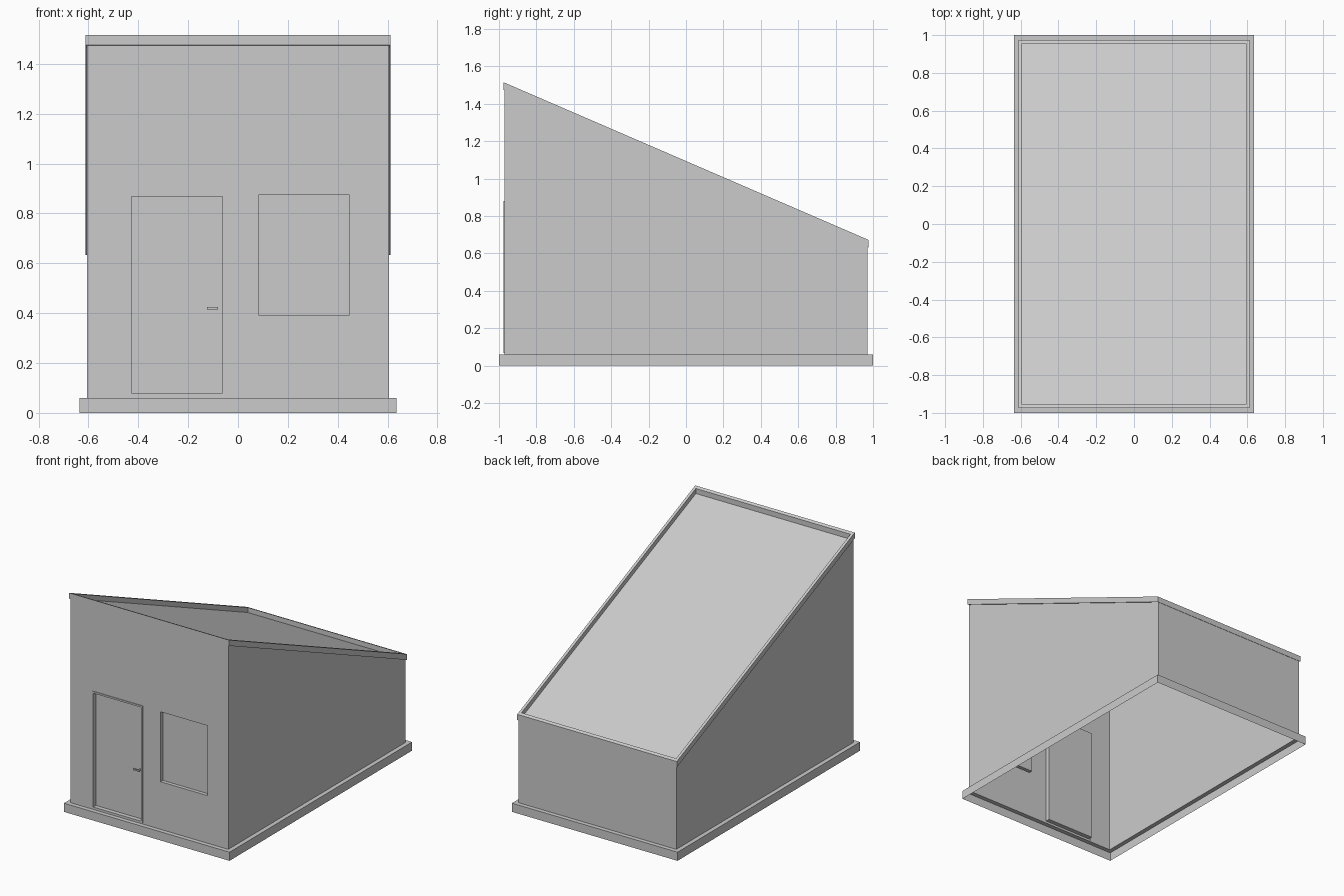
import bpy, bmesh

if "Cube" in bpy.data.objects:
    bpy.data.objects.remove(bpy.data.objects["Cube"])

FRONT = -0.97            # plane of the front wall
SLOPE, MID = -0.432, 1.054


def roof(offset=0.0):
    """Height of the sloped roof as a function of y."""
    return lambda y: MID + SLOPE * y + offset


def flat(z):
    return lambda y: z


def finish(name, bm):
    bmesh.ops.remove_doubles(bm, verts=bm.verts, dist=1e-5)
    mesh = bpy.data.meshes.new(name)
    bm.to_mesh(mesh)
    bm.free()
    obj = bpy.data.objects.new(name, mesh)
    bpy.context.collection.objects.link(obj)
    return obj


def shell(name, loops, cap=False, sides=range(4)):
    """Bridge rectangular loops (half x, half y, height function)."""
    bm = bmesh.new()
    rings = []
    for hx, hy, h in loops:
        corners = [(-hx, -hy), (hx, -hy), (hx, hy), (-hx, hy)]
        rings.append([bm.verts.new((x, y, h(y))) for x, y in corners])
    for a, b in zip(rings, rings[1:]):
        for i in sides:
            j = (i + 1) % 4
            bm.faces.new((a[i], a[j], b[j], b[i]))
    if cap:
        bm.faces.new(rings[-1])
    return finish(name, bm)


def box(name, x0, x1, y0, y1, z0, z1):
    bm = bmesh.new()
    bmesh.ops.create_cube(bm, size=1)
    for v in bm.verts:
        v.co = (x1 if v.co.x > 0 else x0,
                y1 if v.co.y > 0 else y0,
                z1 if v.co.z > 0 else z0)
    return finish(name, bm)


def framed_panel(name, x0, x1, z0, z1, steps):
    """Panel from nested rectangles: (inset, y) for each step, closed at the end."""
    bm = bmesh.new()
    rings = []
    for d, y in steps:
        pts = [(x0 + d, z0 + d), (x1 - d, z0 + d), (x1 - d, z1 - d), (x0 + d, z1 - d)]
        rings.append([bm.verts.new((x, y, z)) for x, z in pts])
    for a, b in zip(rings, rings[1:]):
        for i in range(4):
            j = (i + 1) % 4
            bm.faces.new((a[i], a[j], b[j], b[i]))
    bm.faces.new(rings[-1])
    return finish(name, bm)


# Plinth: open skirt with a narrow ledge
shell("plinth", [(0.635, 1.0, flat(0)), (0.635, 1.0, flat(0.06)),
                 (0.605, 0.97, flat(0.06))])

# Side and back walls
shell("side_and_back_walls", [(0.605, 0.97, flat(0.06)), (0.605, 0.97, roof())],
      sides=(1, 2, 3))

# Front wall with door and window openings
DOOR = (-0.44, -0.05, 0.067, 0.88)
WINDOW = (0.085, 0.445, 0.39, 0.875)
xs = sorted({-0.605, 0.605, *DOOR[:2], *WINDOW[:2]})
zs = sorted({0.06, roof()(FRONT), *DOOR[2:], *WINDOW[2:]})
bm = bmesh.new()
for xa, xb in zip(xs, xs[1:]):
    for za, zb in zip(zs, zs[1:]):
        cx, cz = (xa + xb) / 2, (za + zb) / 2
        if any(o[0] < cx < o[1] and o[2] < cz < o[3] for o in (DOOR, WINDOW)):
            continue
        bm.faces.new([bm.verts.new((x, FRONT, z))
                      for x, z in ((xa, za), (xb, za), (xb, zb), (xa, zb))])
finish("front_wall", bm)

# Sloped roof: overhang, raised rim and sunken panel
shell("roof", [(0.605, 0.97, roof()), (0.612, 0.975, roof()),
               (0.612, 0.975, roof(0.04)), (0.593, 0.955, roof(0.04)),
               (0.593, 0.955, roof(0.005))], cap=True)

# Door with slightly raised frame, and recessed window
framed_panel("door", *DOOR, [(0, FRONT), (0, -0.975), (0.012, -0.975), (0.012, -0.945)])
framed_panel("window", *WINDOW, [(0, FRONT), (0, -0.945)])

# Door handle: lever and stem
box("handle_lever", -0.125, -0.08, -0.972, -0.964, 0.415, 0.425)
box("handle_stem", -0.09, -0.08, -0.964, -0.945, 0.415, 0.425)
